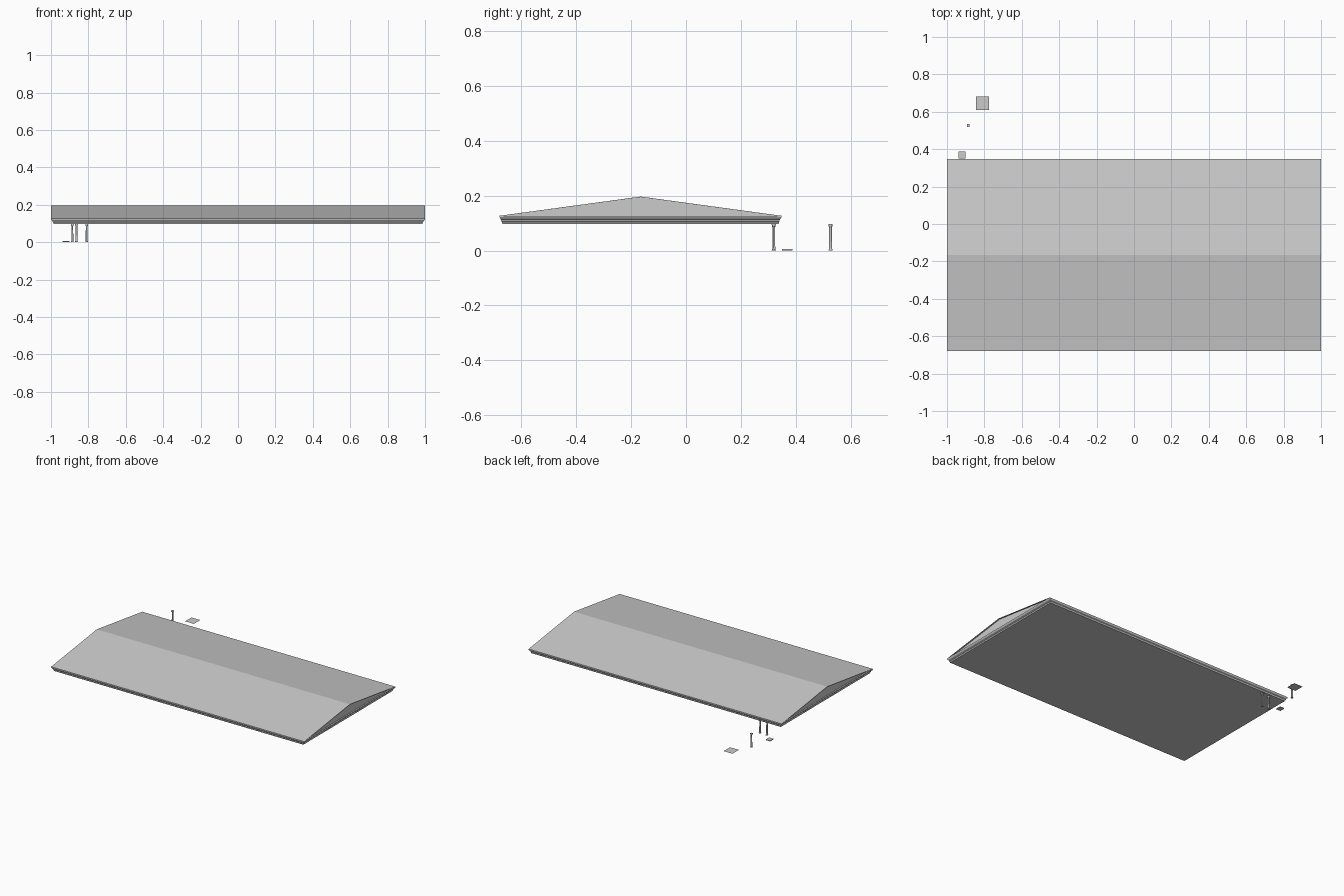
import bpy, bmesh, math

if "Cube" in bpy.data.objects:
    bpy.data.objects.remove(bpy.data.objects["Cube"])

Y0, Y1 = -0.68, 0.348      # roof extent front to back
RIDGE_Y, RIDGE_Z, EAVE_Z = -0.165, 0.197, 0.127


def make(name, bm):
    bmesh.ops.remove_doubles(bm, verts=bm.verts, dist=1e-6)
    me = bpy.data.meshes.new(name)
    bm.to_mesh(me)
    bm.free()
    ob = bpy.data.objects.new(name, me)
    bpy.context.collection.objects.link(ob)
    return ob


def loft(name, loops):
    """Skin a stack of closed loops and cap both ends."""
    bm = bmesh.new()
    rings = [[bm.verts.new(p) for p in loop] for loop in loops]
    for a, b in zip(rings, rings[1:]):
        n = len(a)
        for i in range(n):
            j = (i + 1) % n
            bm.faces.new((a[i], a[j], b[j], b[i]))
    bm.faces.new(rings[0][::-1])
    bm.faces.new(rings[-1])
    return make(name, bm)


def rect(x0, x1, y0, y1, z):
    return [(x0, y0, z), (x1, y0, z), (x1, y1, z), (x0, y1, z)]


def box(name, x0, x1, y0, y1, z0, z1):
    return loft(name, [rect(x0, x1, y0, y1, z0), rect(x0, x1, y0, y1, z1)])


def column(name, x, y, fluted=False):
    # plinth, shaft and abacus
    box(name + "_plinth", x - .0075, x + .0075, y - .0075, y + .0075, 0, .003)
    n = 24 if fluted else 12
    loops = []
    for z, r in ((.003, .0072), (.007, .0055), (.085, .0048), (.089, .0068), (.093, .007)):
        shaft = .005 < z < .087
        loops.append([(x + r * (.85 if fluted and shaft and i % 2 else 1) * math.cos(math.tau * i / n),
                       y + r * (.85 if fluted and shaft and i % 2 else 1) * math.sin(math.tau * i / n), z)
                      for i in range(n)])
    loft(name + "_shaft", loops)
    box(name + "_abacus", x - .0075, x + .0075, y - .0075, y + .0075, .093, .097)


# cornice slab under the roof: stepped moulding, (inset, height)
steps = ((.015, .097), (.012, .105), (.009, .107), (.009, .112), (.003, .117), (0, .122), (0, EAVE_Z))
loft("cornice", [rect(-1 + d, 1 - d, Y0 + d * .7, Y1 - d * .7, z) for d, z in steps])

# thin roof slopes overhanging the gable walls
t = .002
profile = [(Y0, EAVE_Z), (RIDGE_Y, RIDGE_Z), (Y1, EAVE_Z),
           (Y1 - .014, EAVE_Z), (RIDGE_Y, RIDGE_Z - t), (Y0 + .014, EAVE_Z)]
loft("roof", [[(x, y, z) for y, z in profile] for x in (-1, 1)])

# recessed gable walls
for side, name in ((-1, "left_gable"), (1, "right_gable")):
    tri = [(Y0 + .01, EAVE_Z), (Y1 - .01, EAVE_Z), (RIDGE_Y, RIDGE_Z - .001)]
    loft(name, [[(side * x, y, z) for y, z in tri] for x in (.98, .99)])

# two columns below the rear eave and one free-standing
column("inner_column", -.864, .32)
column("fluted_column", -.809, .32, True)
column("free_column", -.886, .527)

# small raised floor tile and large flat ground tile
box("small_tile", -.937, -.902, .35, .388, 0, .005)
bm = bmesh.new()
bm.faces.new([bm.verts.new(p) for p in rect(-.845, -.775, .61, .682, 0)])
make("ground_tile", bm)

# consistent outward normals
for ob in bpy.context.collection.objects:
    bm = bmesh.new()
    bm.from_mesh(ob.data)
    bmesh.ops.recalc_face_normals(bm, faces=bm.faces)
    bm.to_mesh(ob.data)
    bm.free()
